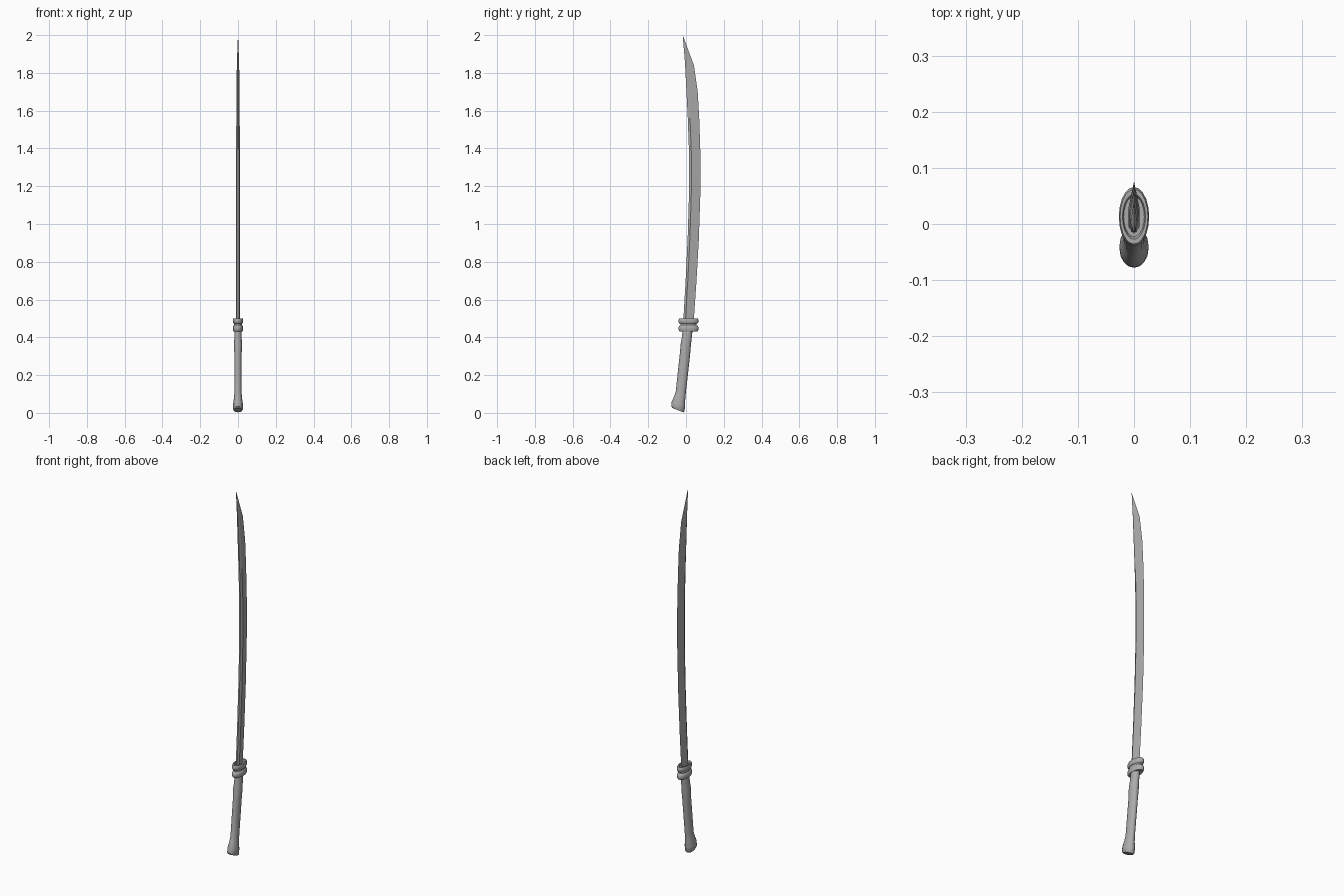
import bpy, bmesh, math

if "Cube" in bpy.data.objects:
    bpy.data.objects.remove(bpy.data.objects["Cube"])

# Dark grey steel shared by all parts
steel = bpy.data.materials.new("dark_grey")
steel.diffuse_color = (0.41, 0.41, 0.41, 1)
steel.use_nodes = True
steel.node_tree.nodes["Principled BSDF"].inputs["Base Color"].default_value = steel.diffuse_color


def loft(name, rings, angle=35):
    """Skin a list of equal-length closed rings, cap both ends."""
    bm = bmesh.new()
    loops = [[bm.verts.new(p) for p in ring] for ring in rings]
    for a, b in zip(loops, loops[1:]):
        n = len(a)
        for i in range(n):
            j = (i + 1) % n
            bm.faces.new((a[i], a[j], b[j], b[i]))
    bm.faces.new(loops[0][::-1])
    bm.faces.new(loops[-1])
    bmesh.ops.remove_doubles(bm, verts=bm.verts, dist=1e-5)
    bmesh.ops.recalc_face_normals(bm, faces=bm.faces)
    me = bpy.data.meshes.new(name)
    bm.to_mesh(me)
    bm.free()
    me.materials.append(steel)
    ob = bpy.data.objects.new(name, me)
    bpy.context.collection.objects.link(ob)
    bpy.ops.object.select_all(action='DESELECT')
    bpy.context.view_layer.objects.active = ob
    ob.select_set(True)
    bpy.ops.object.shade_smooth_by_angle(angle=math.radians(angle))
    return ob


def oval(back, front, half_x, n=16):
    """Oval ring between two (y, z) end points of a tilted section."""
    (y0, z0), (y1, z1) = back, front
    ring = []
    for i in range(n):
        t = 2 * math.pi * i / n
        k = (1 - math.cos(t)) / 2
        ring.append((half_x * math.sin(t), y0 + (y1 - y0) * k, z0 + (z1 - z0) * k))
    return ring


# Curved blade: spine (y, z), cutting edge (y, z), half thickness
stations = [
    ((-0.016, 0.46), (0.039, 0.46), 0.010),
    ((-0.002, 0.70), (0.055, 0.69), 0.010),
    ((0.009, 0.93), (0.068, 0.92), 0.010),
    ((0.016, 1.16), (0.076, 1.16), 0.010),
    ((0.016, 1.38), (0.076, 1.38), 0.010),
    ((0.009, 1.57), (0.070, 1.56), 0.009),
    ((0.001, 1.73), (0.062, 1.70), 0.008),
    ((-0.006, 1.86), (0.042, 1.84), 0.006),
    ((-0.0175, 1.998), (-0.0165, 1.998), 0.0004),
]


def blade_ring(spine, edge, h):
    def at(k, x):
        return (x, spine[0] + (edge[0] - spine[0]) * k,
                spine[1] + (edge[1] - spine[1]) * k)
    # narrow spine, thick ridge, sharp edge
    return [at(0, -h * .4), at(.2, -h), at(1, 0), at(.2, h), at(0, h * .4)]


loft("blade", [blade_ring(*s) for s in stations], 10)

# Handle grip with flared, slanted pommel
grip = [
    ((-0.073, 0.026), (-0.014, 0.003), 0.022),
    ((-0.078, 0.034), (-0.009, 0.008), 0.026),
    ((-0.076, 0.058), (-0.004, 0.035), 0.026),
    ((-0.062, 0.090), (-0.004, 0.070), 0.021),
    ((-0.054, 0.115), (-0.001, 0.105), 0.019),
    ((-0.043, 0.22), (0.011, 0.21), 0.019),
    ((-0.033, 0.31), (0.021, 0.30), 0.019),
    ((-0.028, 0.365), (0.026, 0.36), 0.022),
    ((-0.022, 0.40), (0.030, 0.395), 0.019),
    ((-0.017, 0.45), (0.036, 0.45), 0.018),
]
loft("handle", [oval(*g) for g in grip])

# Guard: two rounded oval bands joined by a waist, with a dished top
profile = [(0.65, 0.437), (0.90, 0.432), (1.0, 0.440), (1.0, 0.453),
           (0.90, 0.462), (0.80, 0.464), (0.80, 0.472), (0.92, 0.474),
           (1.0, 0.481), (1.0, 0.492), (0.92, 0.500), (0.76, 0.500),
           (0.68, 0.490)]
cy, ry, rx = 0.013, 0.053, 0.027
loft("guard", [oval((cy - ry * s, z), (cy + ry * s, z), rx * s, 20)
               for s, z in profile], 50)
